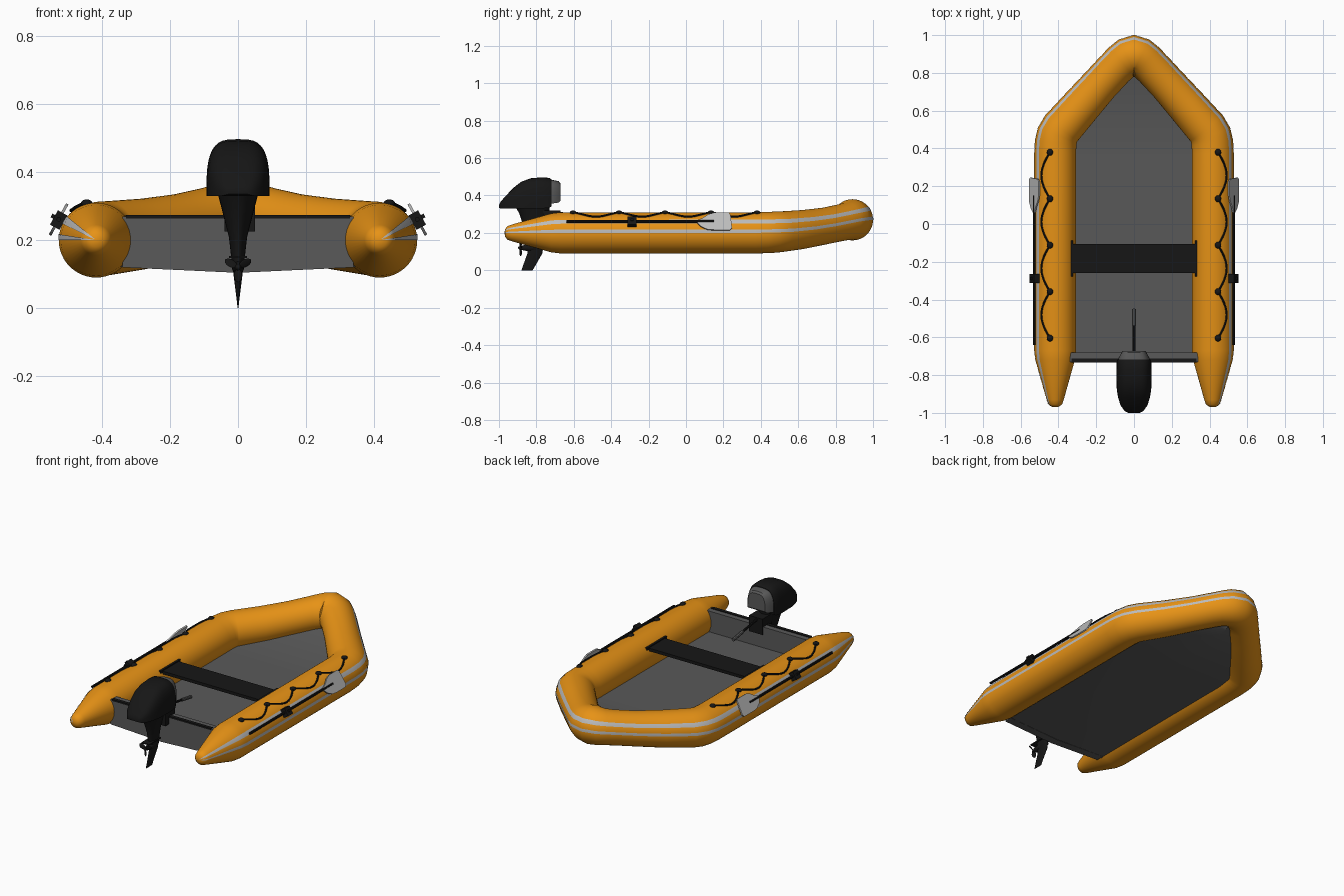
import bpy, bmesh
from math import sin, cos, pi, radians
from mathutils import Vector, Matrix

if "Cube" in bpy.data.objects:
    bpy.data.objects.remove(bpy.data.objects["Cube"])


def material(name, r, g, b):
    m = bpy.data.materials.new(name)
    m.diffuse_color = (r, g, b, 1)
    m.use_nodes = True
    m.node_tree.nodes["Principled BSDF"].inputs["Base Color"].default_value = m.diffuse_color
    return m


ORANGE = material("orange_rubber", 0.80, 0.29, 0.008)
LIGHT = material("light_grey", 0.50, 0.50, 0.50)
GREY = material("dark_grey", 0.10, 0.10, 0.10)
BLACK = material("black", 0.008, 0.008, 0.008)


def finish(ob, mat, angle=35):
    ob.data.materials.append(mat)
    bpy.ops.object.select_all(action='DESELECT')
    ob.select_set(True)
    bpy.context.view_layer.objects.active = ob
    bpy.ops.object.shade_smooth_by_angle(angle=radians(angle))
    return ob


def from_bmesh(name, bm, mat):
    bmesh.ops.recalc_face_normals(bm, faces=bm.faces)
    me = bpy.data.meshes.new(name)
    bm.to_mesh(me)
    bm.free()
    ob = bpy.data.objects.new(name, me)
    bpy.context.collection.objects.link(ob)
    return finish(ob, mat)


def loft(name, rings, mat, closed=True):
    """Skin a list of equal-length point rings; closed rings get end caps."""
    bm = bmesh.new()
    rows = [[bm.verts.new(p) for p in ring] for ring in rings]
    n = len(rows[0])
    for a, b in zip(rows, rows[1:]):
        for i in range(n if closed else n - 1):
            j = (i + 1) % n
            bm.faces.new((a[i], a[j], b[j], b[i]))
    if closed:
        bm.faces.new(rows[0])
        bm.faces.new(rows[-1])
    return from_bmesh(name, bm, mat)


def box(name, lo, hi, mat, rot=None):
    lo, hi = Vector(lo), Vector(hi)
    bm = bmesh.new()
    bmesh.ops.create_cube(bm, size=1)
    bmesh.ops.scale(bm, vec=hi - lo, verts=bm.verts)
    if rot:
        bmesh.ops.rotate(bm, matrix=rot, verts=bm.verts)
    bmesh.ops.translate(bm, vec=(lo + hi) / 2, verts=bm.verts)
    return from_bmesh(name, bm, mat)


def ball(name, c, size, mat, rot=Matrix()):
    bm = bmesh.new()
    m = Matrix.Translation(c) @ rot @ Matrix.Diagonal((*size, 1))
    bmesh.ops.create_uvsphere(bm, u_segments=16, v_segments=10, radius=1, matrix=m)
    return from_bmesh(name, bm, mat)


def pipe(name, pts, r, mat):
    cu = bpy.data.curves.new(name, 'CURVE')
    cu.dimensions = '3D'
    cu.bevel_depth, cu.bevel_resolution, cu.use_fill_caps = r, 2, True
    sp = cu.splines.new('POLY')
    sp.points.add(len(pts) - 1)
    for p, q in zip(sp.points, pts):
        p.co = (*q, 1)
    ob = bpy.data.objects.new(name, cu)
    bpy.context.collection.objects.link(ob)
    bpy.ops.object.select_all(action='DESELECT')
    ob.select_set(True)
    bpy.context.view_layer.objects.active = ob
    bpy.ops.object.convert(target='MESH')
    return finish(bpy.context.object, mat)


# Inflatable tube: centre line (x, y, radius) from stern to bow, then mirrored
TX, TZ, TR = 0.417, 0.2, 0.11
half = [(TX, -.97, .004), (TX, -.967, .02), (TX, -.955, .036), (TX, -.93, .045),
        (TX, -.72, .104), (TX, -.67, TR), (TX, .37, TR), (.414, .43, TR), (.405, .47, TR),
        (.385, .505, .109), (.28, .625, .104), (.18, .738, .099), (.10, .824, .099),
        (.065, .858, .101), (.034, .88, .106), (0, .89, TR)]
path = half + [(-x, y, r) for x, y, r in half[-2::-1]]


def rise(y):
    return TZ + .07 * min(1, max(0, (y - .35) / .54)) ** 2


def sweep(name, angles, extra, mat, closed):
    rings = []
    for i, (x, y, r) in enumerate(path):
        a, b = path[max(i - 1, 0)], path[min(i + 1, len(path) - 1)]
        t = Vector((b[0] - a[0], b[1] - a[1], 0)).normalized()
        n = Vector((t.y, -t.x, 0))
        c = Vector((x, y, rise(y)))
        rings.append([c + (r + extra) * (n * cos(k) + Vector((0, 0, sin(k)))) for k in angles])
    return loft(name, rings, mat, closed)


sweep("inflatable_tube", [2 * pi * k / 48 for k in range(48)], 0, ORANGE, True)
for nm, a0, a1 in (("upper_stripe", 26, 39), ("lower_stripe", 0, 9)):
    sweep(nm, [radians(a0 + (a1 - a0) * k / 3) for k in range(4)], .0015, LIGHT, False)

# Floor with a shallow V underside, rising toward the bow
floor = []
for y, w in ((-.70, .37), (.35, .37), (.45, .33), (.59, .245), (.70, .145), (.80, .055), (.83, .01)):
    z = rise(y + .05)
    floor.append([(w, y, z - .055), (w, y, z - .078), (0, y, z - .094),
                  (-w, y, z - .078), (-w, y, z - .055)])
loft("floor", floor, GREY)

# Transom board and its cap rail
loft("transom", [[(-.34, y, .27), (.34, y, .27), (.34, y, .12), (0, y, .104), (-.34, y, .12)]
                 for y in (-.73, -.68)], GREY)
box("transom_cap", (-.33, -.732, .264), (.33, -.712, .274), BLACK)

# Bench seat with end brackets
box("seat", (-.33, -.26, .248), (.33, -.105, .266), BLACK)

for s, side in ((1, "right"), (-1, "left")):
    box(f"seat_bracket_{side}", (s * .328 - .006, -.278, .245), (s * .328 + .006, -.087, .272), BLACK)

    # Grab rope lying on the tube, tied at five beads
    beads = [.38 - .246 * k for k in range(5)]
    rope = []
    for k in range(49):
        off = .028 + .046 * abs(sin(pi * k / 12))
        rope.append((s * (TX + off), .38 - .246 * k / 12, TZ + (.114 ** 2 - off ** 2) ** .5))
    pipe(f"grab_rope_{side}", rope, .005, BLACK)
    for k, y in enumerate(beads):
        ball(f"rope_bead_{side}_{k}", (s * (TX + .028), y, .308), (.017, .018, .012), BLACK)

    # Oar: shaft, blade tangent to the tube, and holder
    al = radians(29)
    N, T = Vector((s * cos(al), 0, sin(al))), Vector((-s * sin(al), 0, cos(al)))
    base = Vector((s * TX, 0, TZ)) + N * .126
    pipe(f"oar_shaft_{side}", [base + Vector((0, y, 0)) for y in (-.64, .15)], .007, BLACK)
    outline = [(.06, .006), (.062, -.012), (.08, -.032), (.115, -.05), (.15, -.053), (.235, -.053),
               (.246, -.04), (.238, .04), (.228, .052), (.15, .052), (.12, .042), (.09, .02)]
    loft(f"oar_blade_{side}", [[base + Vector((0, y, 0)) + T * t + N * d for y, t in outline]
                               for d in (-.004, .004)], LIGHT)
    box(f"oar_holder_{side}", base + Vector((-.016, -.312, -.026)), base + Vector((.016, -.264, .022)),
        BLACK, Matrix.Rotation(-s * al, 3, 'Y'))
    box(f"oar_holder_pin_{side}", base + Vector((-.024, -.296, -.006)), base + Vector((.024, -.280, .006)),
        BLACK, Matrix.Rotation(-s * al, 3, 'Y'))


# Outboard motor cover: arched sections along y
def arch(y, w, zb, zt, e=.6):
    pts = [(w * (1 if cos(a) > 0 else -1) * abs(cos(a)) ** e, y, zb + (zt - zb) * sin(a) ** e)
           for a in [pi * k / 20 for k in range(1, 20)]]
    return [(w, y, zb)] + pts + [(-w, y, zb)]


loft("motor_cover", [arch(*q) for q in (
    (-1.0, .03, .335, .35), (-.99, .05, .33, .368), (-.96, .071, .33, .402), (-.92, .084, .33, .443),
    (-.88, .091, .33, .474), (-.83, .093, .33, .492), (-.77, .093, .33, .497),
    (-.73, .092, .335, .494), (-.718, .087, .342, .486))], BLACK)
loft("motor_front_panel", [arch(*q) for q in (
    (-.73, .085, .358, .484), (-.71, .082, .358, .482), (-.68, .066, .362, .476), (-.672, .058, .37, .465))], GREY)


# Motor leg and skeg: elliptical sections down to the ground
leg = []
for z, y0, y1, w in ((.338, -.91, -.73, .06), (.30, -.89, -.73, .05), (.21, -.86, -.75, .027),
                     (.15, -.85, -.76, .02), (.09, -.848, -.768, .012), (0, -.88, -.82, .001)):
    leg.append([(w * cos(a), (y0 + y1) / 2 + (y1 - y0) / 2 * sin(a), z)
                for a in [2 * pi * k / 24 for k in range(24)]])
loft("motor_leg", leg, BLACK)
box("cavitation_plate", (-.026, -.885, .148), (.026, -.77, .154), BLACK)
ball("gearcase", (0, -.825, .12), (.018, .068, .018), BLACK)
box("clamp_bracket", (-.04, -.765, .225), (.05, -.672, .32), BLACK)

# Propeller
for k in range(3):
    rot = Matrix.Rotation(radians(60 + 120 * k), 4, 'Y') @ Matrix.Rotation(radians(30), 4, 'Z')
    c = rot @ Vector((0, 0, .024)) + Vector((0, -.884, .12))
    ball(f"propeller_blade_{k}", c, (.013, .003, .02), BLACK, rot)
ball("propeller_hub", (0, -.884, .12), (.009, .014, .009), BLACK)

# Tiller
pipe("tiller_arm", [(0, -.70, .31), (0, -.53, .283)], .007, BLACK)
pipe("tiller_grip", [(0, -.54, .285), (0, -.45, .27)], .010, GREY)
